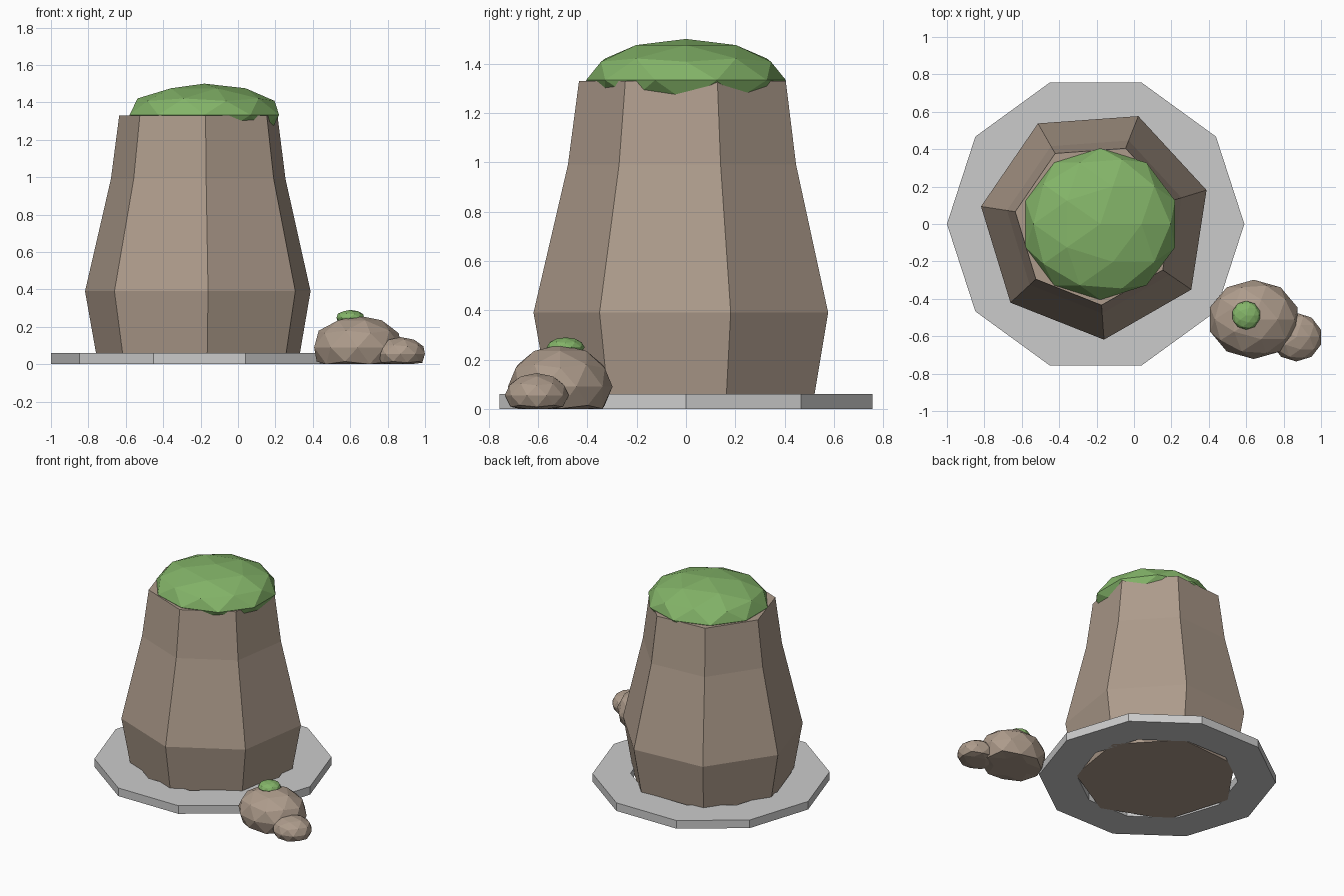
import bpy, bmesh
from math import cos, sin, radians, tau

if "Cube" in bpy.data.objects:
    bpy.data.objects.remove(bpy.data.objects["Cube"])


def material(name, rgb):
    m = bpy.data.materials.new(name)
    m.diffuse_color = (*rgb, 1)
    m.use_nodes = True
    m.node_tree.nodes["Principled BSDF"].inputs["Base Color"].default_value = m.diffuse_color
    return m


ROCK = material("rock_brown", (0.42, 0.33, 0.26))
MOSS = material("moss_green", (0.23, 0.46, 0.14))
CX = -0.205  # axis of the big rock and its ring


def finish(name, bm, mat=None):
    bmesh.ops.recalc_face_normals(bm, faces=bm.faces)
    me = bpy.data.meshes.new(name)
    bm.to_mesh(me)
    bm.free()
    ob = bpy.data.objects.new(name, me)
    bpy.context.collection.objects.link(ob)
    if mat:
        me.materials.append(mat)
    return ob


def lathe(name, profile, sides, start, mat=None, closed=False):
    """Sweep (radius, z) points round the axis; closed makes a ring, else caps the ends."""
    bm = bmesh.new()
    angles = [radians(start) + tau * i / sides for i in range(sides)]
    rows = [[bm.verts.new((CX + r * cos(a), r * sin(a), z)) for a in angles]
            for r, z in profile]
    pairs = list(zip(rows, rows[1:]))
    if closed:
        pairs.append((rows[-1], rows[0]))
    else:
        bm.faces.new(rows[0])
        bm.faces.new(rows[-1])
    for lo, hi in pairs:
        for i in range(sides):
            j = (i + 1) % sides
            bm.faces.new((lo[i], lo[j], hi[j], hi[i]))
    return finish(name, bm, mat)


def blob(name, centre, size, mat):
    """Low-poly squashed ball, flattened where it meets the ground."""
    bm = bmesh.new()
    bmesh.ops.create_icosphere(bm, subdivisions=2, radius=1)
    for v in bm.verts:
        v.co = [c + s * p for c, s, p in zip(centre, size, v.co)]
        v.co.z = max(v.co.z, 0)
    return finish(name, bm, mat)


# Ten-sided ground ring
lathe("ground_ring", [(0.795, 0), (0.795, 0.06), (0.54, 0.06), (0.54, 0)], 10, 0, closed=True)

# Seven-sided tapering boulder
lathe("boulder", [(0.55, 0), (0.62, 0.39), (0.48, 0.99), (0.435, 1.33)], 7, 17, ROCK)

# Moss cap on the boulder
blob("boulder_moss", (-0.18, 0, 1.333), (0.42, 0.405, 0.167), MOSS)

# Small rocks beside it, with a tuft of moss
blob("side_rock", (0.64, -0.51, 0.09), (0.245, 0.212, 0.17), ROCK)
blob("side_pebble", (0.868, -0.605, 0.055), (0.138, 0.13, 0.09), ROCK)
blob("side_rock_moss", (0.6, -0.488, 0.25), (0.077, 0.077, 0.04), MOSS)
